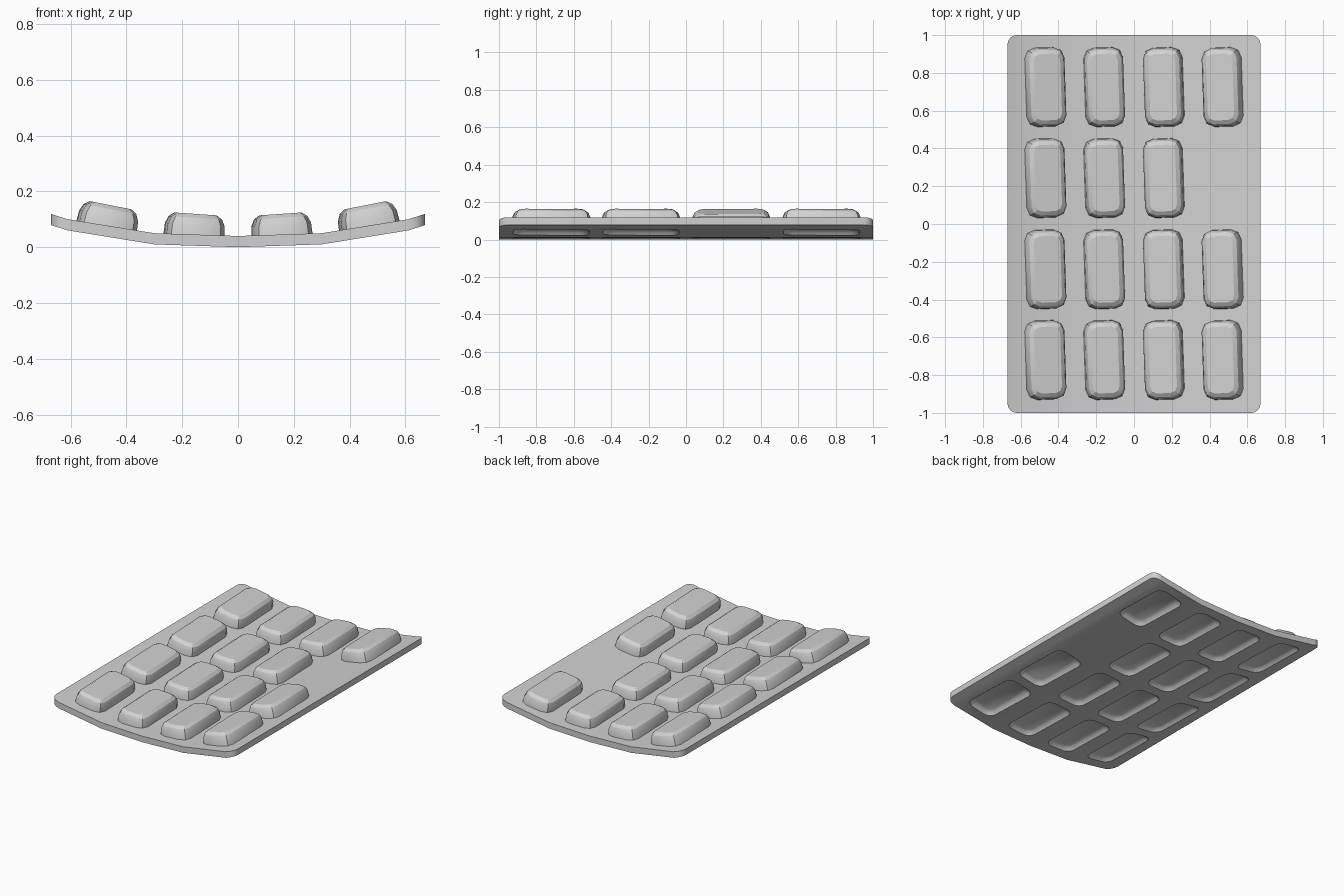
import bpy, bmesh, math
from mathutils import Matrix, Vector

cube = bpy.data.objects.get("Cube")
if cube:
    bpy.data.objects.remove(cube, do_unlink=True)

grey = bpy.data.materials.new("plain grey")
grey.use_nodes = True
colour = (0.64, 0.64, 0.64, 1)
grey.diffuse_color = colour
grey.node_tree.nodes["Principled BSDF"].inputs["Base Color"].default_value = colour

THICK = 0.04
CURVE = [(0, 0.04), (0.30, 0.05), (0.61, 0.10), (0.68, 0.122)]


def sheet_top(x):
    """Height and outward slope of the bent sheet at x."""
    x = abs(x)
    for (x0, z0), (x1, z1) in zip(CURVE, CURVE[1:]):
        if x <= x1:
            slope = (z1 - z0) / (x1 - x0)
            return z0 + slope * (x - x0), slope


def rounded_rect(half_x, half_y, radius, steps):
    points = []
    for i, (sx, sy) in enumerate([(1, 1), (-1, 1), (-1, -1), (1, -1)]):
        for k in range(steps + 1):
            a = (i + k / steps) * math.pi / 2
            points.append((sx * (half_x - radius) + radius * math.cos(a),
                           sy * (half_y - radius) + radius * math.sin(a)))
    return points


def add_tablet(bm, levels, matrix, steps):
    """Stack of rounded rectangles given as (height, inset)."""
    rings = []
    for z, inset in levels:
        outline = rounded_rect(0.105 - inset, 0.21 - inset, 0.055 - inset * 0.6, steps)
        rings.append([bm.verts.new(matrix @ Vector((x, y, z))) for x, y in outline])
    for low, high in zip(rings, rings[1:]):
        for i in range(len(low)):
            j = (i + 1) % len(low)
            bm.faces.new((low[i], low[j], high[j], high[i]))
    bm.faces.new(rings[0][::-1])
    bm.faces.new(rings[-1])


def make_object(name, bm):
    bmesh.ops.recalc_face_normals(bm, faces=bm.faces[:])
    mesh = bpy.data.meshes.new(name)
    bm.to_mesh(mesh)
    bm.free()
    mesh.materials.append(grey)
    obj = bpy.data.objects.new(name, mesh)
    bpy.context.collection.objects.link(obj)
    return obj


def activate(obj):
    bpy.ops.object.select_all(action="DESELECT")
    obj.select_set(True)
    bpy.context.view_layer.objects.active = obj


# Bent backing sheet with rounded corners
bm = bmesh.new()
bm.faces.new([bm.verts.new((x, y, 0)) for x, y in rounded_rect(0.67, 1, 0.05, 4)])
for x in (-0.61, -0.30, 0, 0.30, 0.61):
    bmesh.ops.bisect_plane(bm, geom=bm.verts[:] + bm.edges[:] + bm.faces[:],
                           plane_co=(x, 0, 0), plane_no=(1, 0, 0))
for v in bm.verts:
    v.co.z = sheet_top(v.co.x)[0]
lower = bmesh.ops.extrude_face_region(bm, geom=bm.faces[:], use_keep_orig=True)["geom"]
for v in lower:
    if isinstance(v, bmesh.types.BMVert):
        v.co.z -= THICK
sheet = make_object("backing_sheet", bm)

# Raised tablets and the shallow hollows under them, with one place left empty
bumps, hollows = bmesh.new(), bmesh.new()
for x in (-0.47, -0.157, 0.157, 0.47):
    for y in (0.725, 0.243, -0.24, -0.72):
        if x > 0.4 and y == 0.243:
            continue
        z, slope = sheet_top(x)
        tilt = -math.copysign(math.atan(slope + 0.035), x)
        spin = Matrix.Rotation(math.radians(2), 4, "Z")
        move = Matrix.Translation((x, y, z))
        add_tablet(bumps, [(-0.008, 0), (0.035, 0.003), (0.06, 0.014), (0.074, 0.034)],
                   move @ Matrix.Rotation(tilt, 4, "Y") @ spin, 2)
        bend = -math.copysign(math.atan(slope), x)
        add_tablet(hollows, [(-0.06, 0.004), (-0.04, 0.006), (-0.024, 0.018), (-0.014, 0.036)],
                   move @ Matrix.Rotation(bend, 4, "Y") @ spin, 4)
tablets = make_object("raised_tablets", bumps)
cutter = make_object("hollow_cutter", hollows)
cutter.hide_render = True

# Press the hollows into the underside and shade
activate(sheet)
mod = sheet.modifiers.new("hollows", "BOOLEAN")
mod.operation = "DIFFERENCE"
mod.solver = "EXACT"
mod.object = cutter
bpy.ops.object.modifier_apply(modifier=mod.name)
bpy.data.objects.remove(cutter, do_unlink=True)
for obj, angle in ((sheet, 30), (tablets, 24)):
    activate(obj)
    bpy.ops.object.shade_smooth_by_angle(angle=math.radians(angle))
